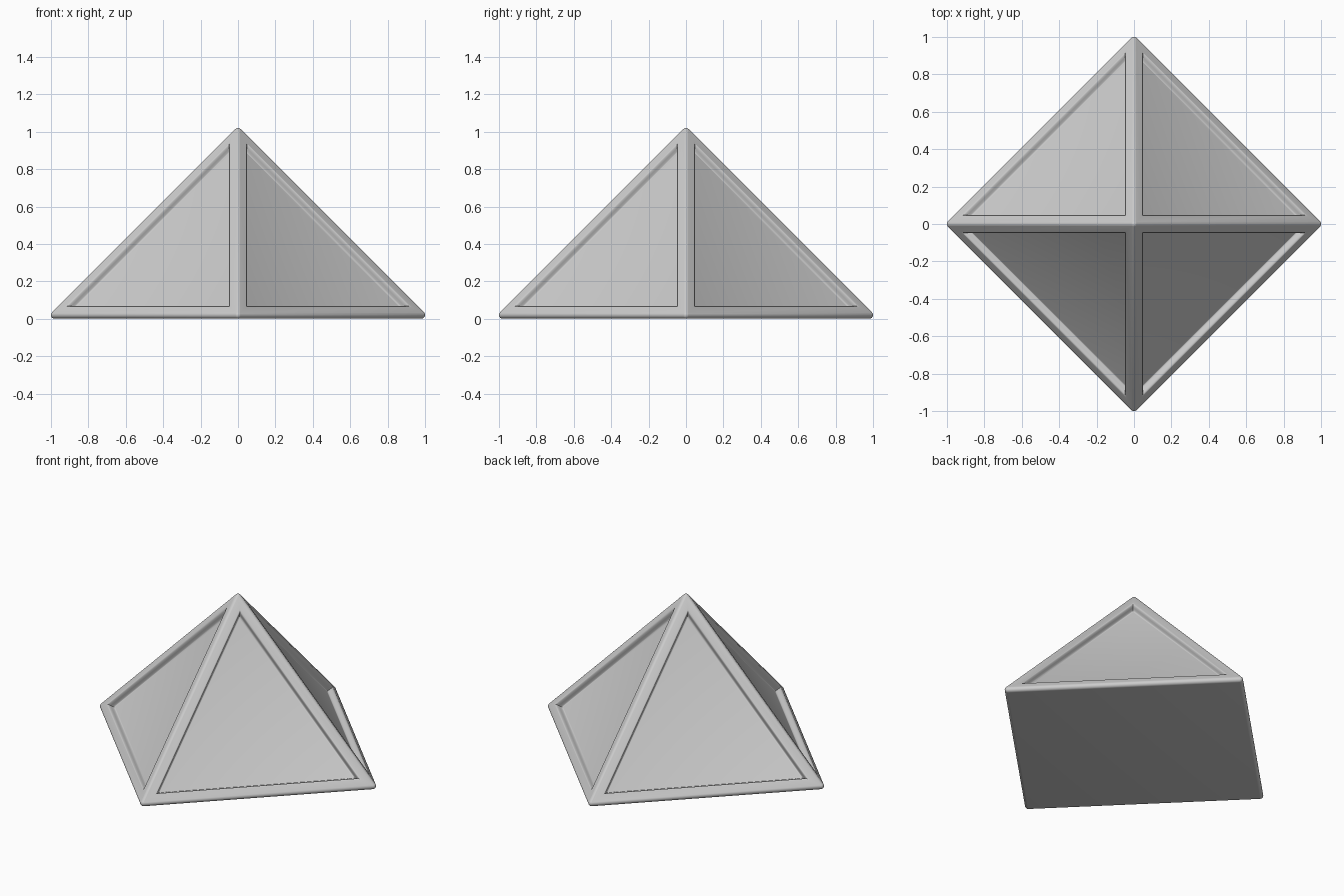
import bpy, bmesh
from mathutils import Vector

if "Cube" in bpy.data.objects:
    bpy.data.objects.remove(bpy.data.objects["Cube"])

R = 0.02                      # edge rounding radius
SIZE = 0.98                   # core half-diagonal; apex height follows
core = [Vector(p) for p in ((SIZE, 0, R), (-SIZE, 0, R), (0, SIZE, R),
                            (0, -SIZE, R), (0, 0, SIZE + R))]
normals = [Vector((sx, sy, 1)).normalized() for sx in (-1, 1) for sy in (-1, 1)]
normals.append(Vector((0, 0, -1)))

# Rounding directions: small sphere plus the exact face normals
ball = bmesh.new()
bmesh.ops.create_icosphere(ball, subdivisions=3, radius=1)
dirs = [v.co.normalized() for v in ball.verts] + normals
ball.free()

# Rounded pyramid: hull of a ball at every corner
bm = bmesh.new()
for c in core:
    for d in dirs:
        bm.verts.new(c + d * R)
res = bmesh.ops.convex_hull(bm, input=bm.verts[:])
loose = {g for g in res["geom_interior"] + res["geom_unused"]
         if isinstance(g, bmesh.types.BMVert)}
bmesh.ops.delete(bm, geom=list(loose), context='VERTS')
bmesh.ops.recalc_face_normals(bm, faces=bm.faces[:])

# Recessed triangular panels with softened lip and foot (inset, depth)
panels = [f for f in bm.faces if f.calc_area() > 0.3 and f.normal.z > 0.3]
rim = [(0.038, 0), (0.004, -0.001), (0.004, -0.003), (0.003, -0.005),
       (0.002, -0.011), (0.002, -0.011), (0.003, -0.005),
       (0.004, -0.003), (0.004, -0.001)]
for inset, depth in rim:
    bmesh.ops.inset_individual(bm, faces=panels, thickness=inset, depth=depth,
                               use_even_offset=True)

mesh = bpy.data.meshes.new("pyramid")
bm.to_mesh(mesh)
bm.free()
obj = bpy.data.objects.new("pyramid", mesh)
bpy.context.collection.objects.link(obj)
bpy.context.view_layer.objects.active = obj
obj.select_set(True)
bpy.ops.object.shade_smooth_by_angle(angle=0.6)
